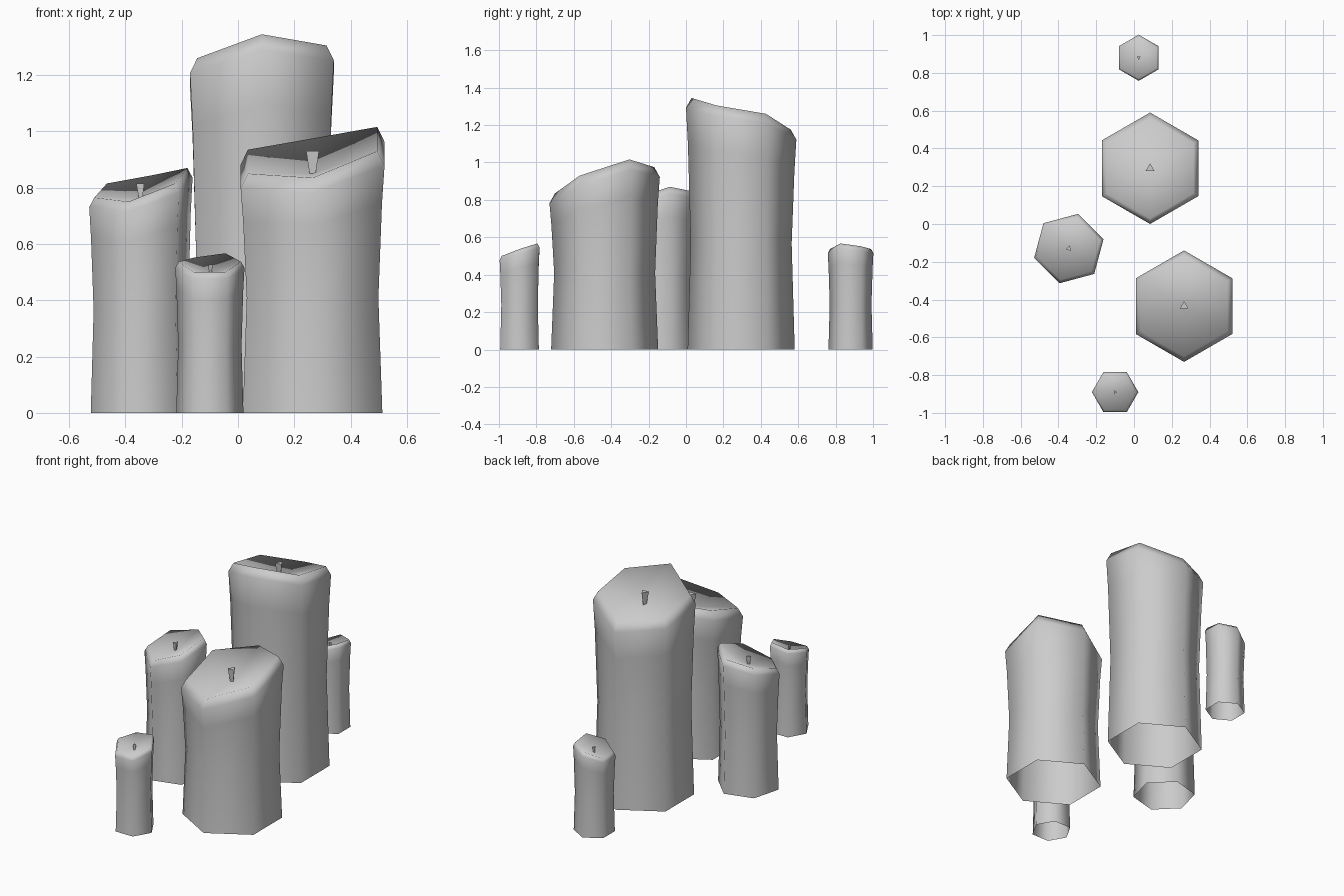
import bpy, bmesh
from math import cos, sin, radians

if "Cube" in bpy.data.objects:
    bpy.data.objects.remove(bpy.data.objects["Cube"])


def make_object(name, bm, smooth):
    bmesh.ops.recalc_face_normals(bm, faces=bm.faces)
    mesh = bpy.data.meshes.new(name)
    bm.to_mesh(mesh)
    bm.free()
    for p in mesh.polygons:
        p.use_smooth = smooth
    ob = bpy.data.objects.new(name, mesh)
    bpy.context.collection.objects.link(ob)


def ring(bm, cx, cy, r, start, heights):
    n = len(heights)
    return [bm.verts.new((cx + r * cos(radians(start + i * 360 / n)),
                          cy + r * sin(radians(start + i * 360 / n)), z))
            for i, z in enumerate(heights)]


def bridge(bm, a, b):
    n = len(a)
    for i in range(n):
        j = (i + 1) % n
        bm.faces.new((a[i], a[j], b[j], b[i]))


def candle(name, cx, cy, r, start, rim, wick_z, wick_h, wick_angle):
    # hexagonal wax body: open base, pinched waist, uneven rounded rim
    bm = bmesh.new()
    shoulder = [z - 0.18 * r for z in rim]
    waist = sum(shoulder) / 6 * 0.47
    levels = [(0.97, [0] * 6),
              (0.915, [waist] * 6),
              (0.965, [z * 0.85 for z in shoulder]),
              (1.0, shoulder),
              (0.9, rim)]
    rings = [ring(bm, cx, cy, r * s, start, zs) for s, zs in levels]
    for a, b in zip(rings, rings[1:]):
        bridge(bm, a, b)
    # melted hollow
    centre = bm.verts.new((cx, cy, wick_z))
    top = rings[-1]
    for i in range(6):
        bm.faces.new((top[i], top[(i + 1) % 6], centre))
    make_object(name, bm, True)

    # three-sided wick, wider at the top
    bm = bmesh.new()
    low = ring(bm, cx, cy, r * 0.04, wick_angle, [wick_z - 0.005] * 3)
    high = ring(bm, cx, cy, r * 0.09, wick_angle, [wick_z + wick_h] * 3)
    bridge(bm, low, high)
    bm.faces.new(high)
    make_object(name + "_wick", bm, False)


SMALL_RIM = [0.537, 0.567, 0.552, 0.537, 0.5, 0.5]

# rim heights run counter-clockwise from the start angle
candle("tall_candle", 0.085, 0.295, 0.295, -90,
       [1.345, 1.305, 1.26, 1.175, 1.21, 1.26], 1.19, 0.08, 90)
candle("wide_candle", 0.265, -0.435, 0.295, -90,
       [0.835, 0.93, 1.016, 0.975, 0.935, 0.85], 0.85, 0.08, 90)
candle("medium_candle", -0.345, -0.13, 0.19, 15,
       [0.87, 0.845, 0.815, 0.765, 0.75, 0.815], 0.765, 0.05, 75)
candle("small_front_candle", -0.10, -0.89, 0.123, 0,
       SMALL_RIM, 0.493, 0.035, 0)
candle("small_back_candle", 0.025, 0.88, 0.122, -90,
       SMALL_RIM, 0.493, 0.035, -90)
